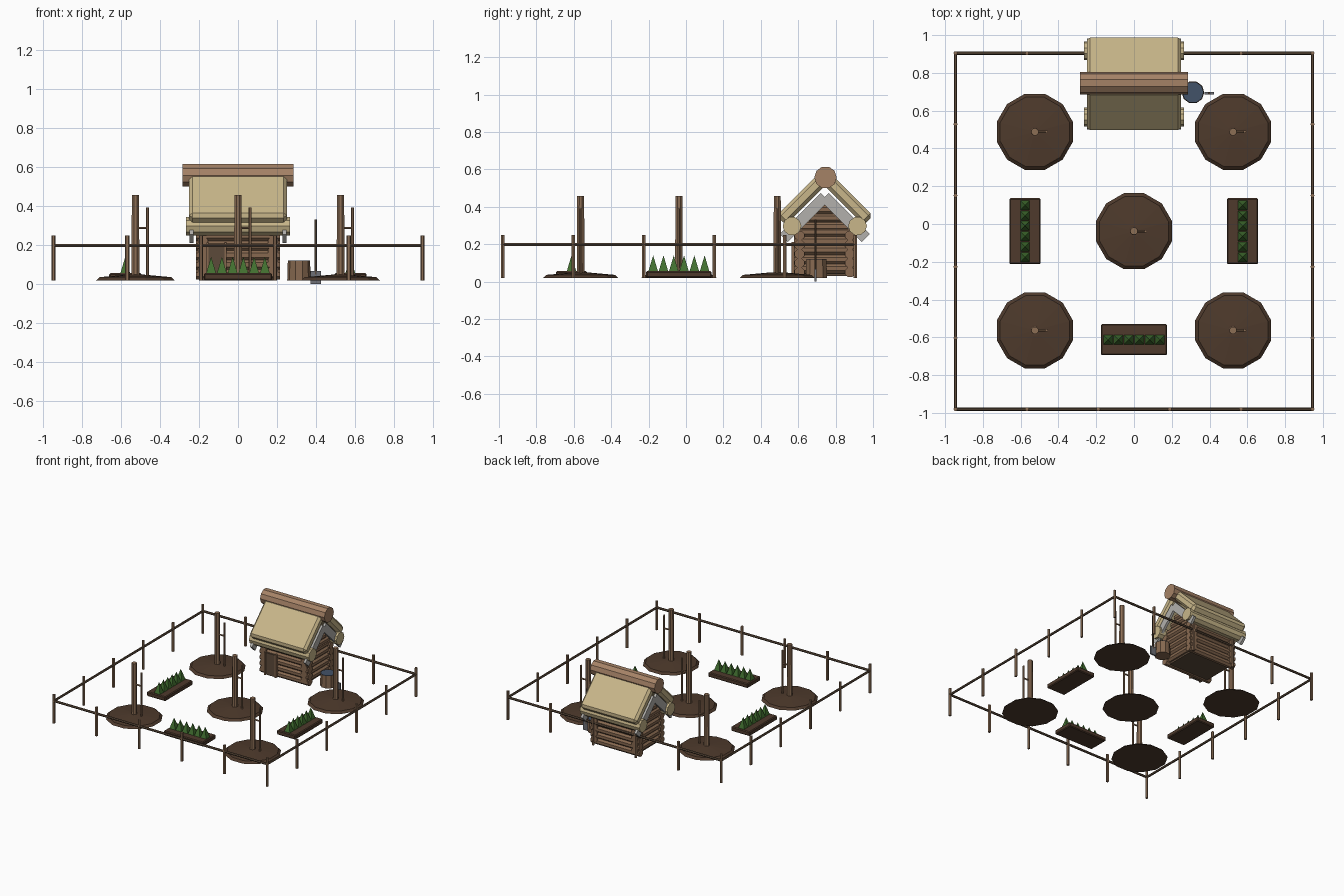
import bpy, bmesh, math
from mathutils import Vector, Matrix

if "Cube" in bpy.data.objects:
    bpy.data.objects.remove(bpy.data.objects["Cube"])


def mat(name, r, g, b):
    m = bpy.data.materials.new(name)
    m.diffuse_color = [((c / 255 + 0.055) / 1.055) ** 2.4 for c in (r, g, b)] + [1]
    m.use_nodes = True
    m.node_tree.nodes["Principled BSDF"].inputs["Base Color"].default_value = m.diffuse_color
    return m


SOIL = mat("soil", 78, 58, 44)
WOOD = mat("wood", 140, 110, 85)
LOG = mat("log", 135, 105, 80)
RIDGE = mat("ridge_wood", 165, 130, 102)
DARK = mat("dark_wood", 92, 74, 58)
THATCH = mat("thatch", 200, 182, 138)
GREY = mat("pale_board", 178, 176, 172)
LEAF = mat("leaf", 66, 112, 48)
WATER = mat("water", 66, 82, 104)
IRON = mat("iron", 110, 112, 118)


def finish(name, bm, material):
    bmesh.ops.recalc_face_normals(bm, faces=bm.faces)
    me = bpy.data.meshes.new(name)
    bm.to_mesh(me)
    bm.free()
    me.materials.append(material)
    ob = bpy.data.objects.new(name, me)
    bpy.context.collection.objects.link(ob)
    return ob


def rod(name, a, b, r, material, sides=8, r2=None):
    """Flat-sided cylinder or cone between two points."""
    a, b = Vector(a), Vector(b)
    d = b - a
    bm = bmesh.new()
    bmesh.ops.create_cone(bm, cap_ends=True, segments=sides, radius1=r,
                          radius2=r if r2 is None else r2, depth=d.length)
    rot = d.to_track_quat('Z', 'Y').to_matrix().to_4x4()
    bm.transform(Matrix.Translation((a + b) / 2) @ rot @ Matrix.Rotation(math.pi / sides, 4, 'Z'))
    return finish(name, bm, material)


def box(name, c, s, material, tilt=0, bevel=0, flare=1):
    """Box of size s at c, tilted about x; flare scales the top."""
    bm = bmesh.new()
    bmesh.ops.create_cube(bm, size=1)
    for v in bm.verts:
        k = flare if v.co.z > 0 else 1
        v.co = Vector((v.co.x * s[0] * k, v.co.y * s[1] * k, v.co.z * s[2]))
    if bevel:
        bmesh.ops.bevel(bm, geom=bm.edges[:], offset=bevel, segments=1, affect='EDGES')
    bm.transform(Matrix.Translation(c) @ Matrix.Rotation(tilt, 4, 'X'))
    return finish(name, bm, material)


# perimeter fence: posts and rails
X0, X1, Y0, Y1 = -0.945, 0.945, -0.98, 0.905
corners = [(X0, Y0), (X1, Y0), (X1, Y1), (X0, Y1)]
for i in range(4):
    (ax, ay), (bx, by) = corners[i], corners[(i + 1) % 4]
    rod("fence_rail", (ax, ay, 0.198), (bx, by, 0.198), 0.009, DARK, 6)
    for k in range(5):
        x, y = ax + (bx - ax) * k / 5, ay + (by - ay) * k / 5
        rod("fence_post", (x, y, 0.02), (x, y, 0.25), 0.011, WOOD, 6)

# soil mounds, each with a pole, side stick and short tie
for x, y in [(-0.525, 0.488), (0.525, 0.488), (0, -0.038), (-0.525, -0.563), (0.525, -0.563)]:
    rod("mound_base", (x, y, 0.02), (x, y, 0.036), 0.208, SOIL, 12, 0.19)
    rod("mound_top", (x, y, 0.036), (x, y, 0.05), 0.19, SOIL, 12, 0.03)
    rod("pole", (x, y, 0.03), (x, y, 0.457), 0.022, WOOD, 8, 0.02)
    rod("side_stick", (x + 0.062, y, 0.03), (x + 0.062, y, 0.392), 0.008, WOOD, 6)
    rod("stick_tie", (x, y, 0.287), (x + 0.065, y, 0.287), 0.006, WOOD, 6)

# planters with a row of pointed plants
for x, y, along_x in [(-0.577, -0.038, False), (0.575, -0.038, False), (0, -0.612, True)]:
    size = (0.35, 0.165) if along_x else (0.165, 0.35)
    box("planter", (x, y, 0.038), (*size, 0.036), SOIL, bevel=0.006)
    for k in range(6):
        o = (k - 2.5) * 0.055
        px, py = (x + o, y) if along_x else (x, y + o)
        rod("plant", (px, py, 0.05), (px, py, 0.14), 0.038, LEAF, 4, 0)

# cabin walls: stacked logs, crossing at the corners
CY = 0.742
FY, BY, WX = CY - 0.135, CY + 0.135, 0.18
for k in range(5):
    z = 0.05 + k * 0.049
    for y in (FY, BY):
        rod("wall_log_long", (-0.215, y, z), (0.215, y, z), 0.028, LOG)
    z += 0.02
    for x in (-WX, WX):
        rod("wall_log_short", (x, CY - 0.165, z), (x, CY + 0.165, z), 0.028, LOG)
box("floor", (0, CY, 0.045), (0.36, 0.27, 0.03), DARK)

# cabin door and frame
DX = -0.11
box("door", (DX, FY - 0.028, 0.118), (0.085, 0.02, 0.175), DARK)
for dx in (-0.046, 0.046):
    box("door_jamb", (DX + dx, FY - 0.03, 0.12), (0.012, 0.028, 0.185), LOG)

# gable ends: logs shrinking upward over a triangular panel
for x in (-WX, WX):
    for k in range(3):
        z, h = 0.295 + k * 0.045, 0.125 - k * 0.042
        rod("gable_log", (x, CY - h, z), (x, CY + h, z), 0.026, LOG)
    bm = bmesh.new()
    tri = bm.faces.new([bm.verts.new((x - 0.012, CY + a, z))
                        for a, z in ((-0.16, 0.25), (0.16, 0.25), (0, 0.425))])
    ext = bmesh.ops.extrude_face_region(bm, geom=[tri])
    bmesh.ops.translate(bm, vec=(0.024, 0, 0),
                        verts=[v for v in ext["geom"] if isinstance(v, bmesh.types.BMVert)])
    finish("gable_panel", bm, LOG)

# roof: thatched slabs, eave logs, barge boards, ridge log
Q = math.radians(45)
for s in (-1, 1):
    box("roof_slab", (0, CY + s * 0.127, 0.434), (0.5, 0.30, 0.07), THATCH, tilt=-s * Q, bevel=0.018)
    rod("eave_log", (-0.265, CY + s * 0.175, 0.297), (0.265, CY + s * 0.175, 0.297), 0.05, THATCH, 10)
    for x in (-0.238, 0.238):
        box("barge_board", (x, CY + s * 0.11, 0.342), (0.02, 0.31, 0.06), GREY, tilt=-s * Q)
rod("ridge_log", (-0.285, CY + 0.004, 0.557), (0.285, CY + 0.004, 0.557), 0.06, RIDGE, 10)

# water barrel
BX, BYY = 0.312, 0.697
rod("barrel", (BX, BYY, 0.02), (BX, BYY, 0.118), 0.06, LOG, 10, 0.057)
rod("barrel_water", (BX, BYY, 0.116), (BX, BYY, 0.121), 0.056, WATER, 10)

# spade standing beside the barrel
rod("spade_handle", (0.398, 0.692, 0.05), (0.398, 0.692, 0.332), 0.007, DARK, 6)
box("spade_blade", (0.398, 0.692, 0.034), (0.052, 0.012, 0.068), IRON)
